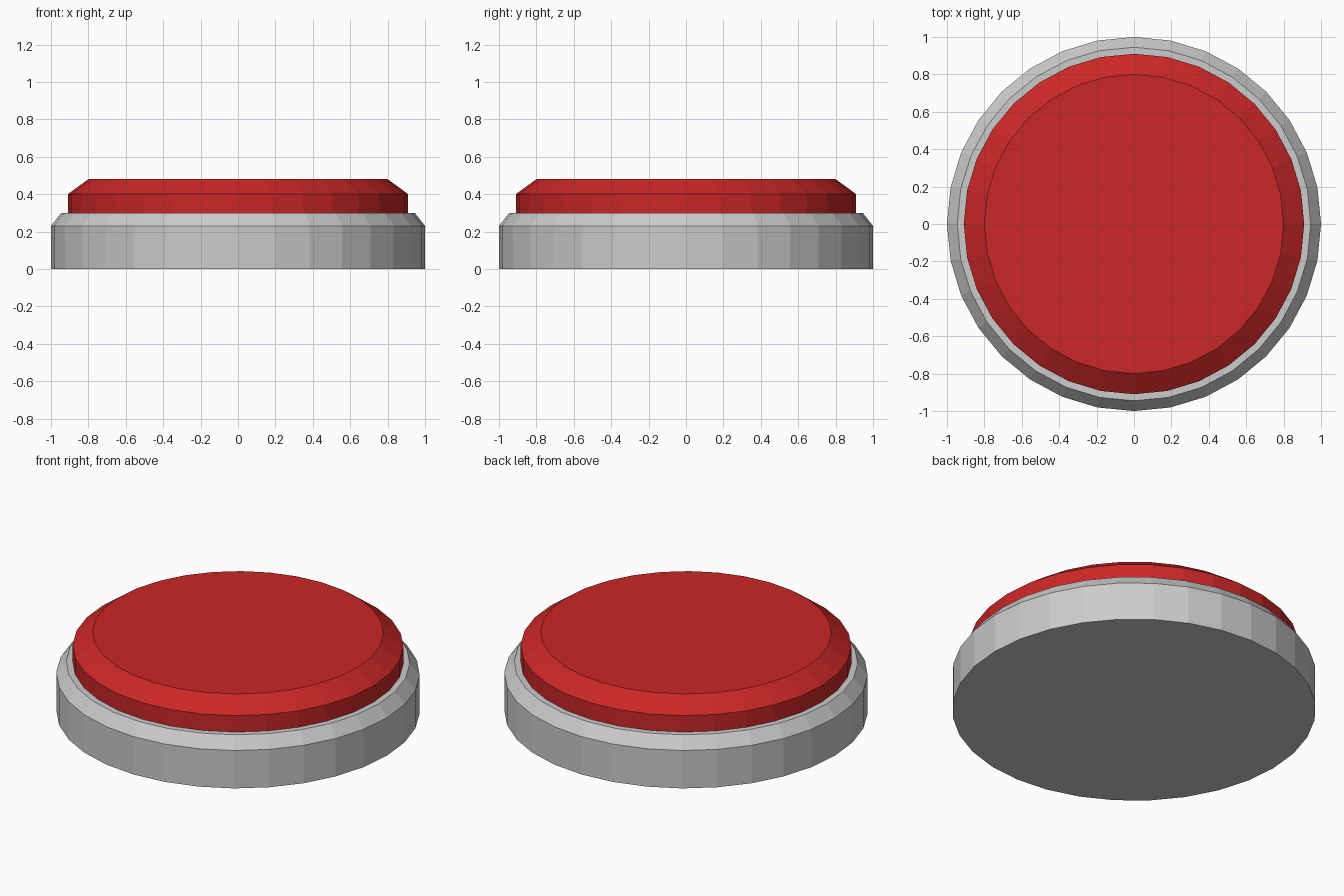
import bpy, bmesh
from math import cos, sin, tau

if "Cube" in bpy.data.objects:
    bpy.data.objects.remove(bpy.data.objects["Cube"])

SIDES = 32


def turned(name, profile, color=None):
    """Closed flat-shaded solid from (radius, height) rings, bottom to top."""
    bm = bmesh.new()
    rings = [[bm.verts.new((r * cos(tau * i / SIDES), r * sin(tau * i / SIDES), z))
              for i in range(SIDES)] for r, z in profile]
    for low, high in zip(rings, rings[1:]):
        for i in range(SIDES):
            j = (i + 1) % SIDES
            bm.faces.new((low[i], low[j], high[j], high[i]))
    bm.faces.new(rings[0][::-1])
    bm.faces.new(rings[-1])
    mesh = bpy.data.meshes.new(name)
    bm.to_mesh(mesh)
    bm.free()
    obj = bpy.data.objects.new(name, mesh)
    bpy.context.collection.objects.link(obj)
    if color:
        mat = bpy.data.materials.new(name + "_paint")
        mat.diffuse_color = color
        mat.use_nodes = True
        mat.node_tree.nodes["Principled BSDF"].inputs["Base Color"].default_value = mat.diffuse_color
        mesh.materials.append(mat)
    return obj


# Grey housing with a chamfered rim
turned("base", [(1.0, 0.0), (1.0, 0.23), (0.945, 0.30)])

# Red push cap, seated slightly into the housing
turned("button_cap", [(0.91, 0.29), (0.91, 0.40), (0.80, 0.48)], (0.6, 0.02, 0.02, 1))
